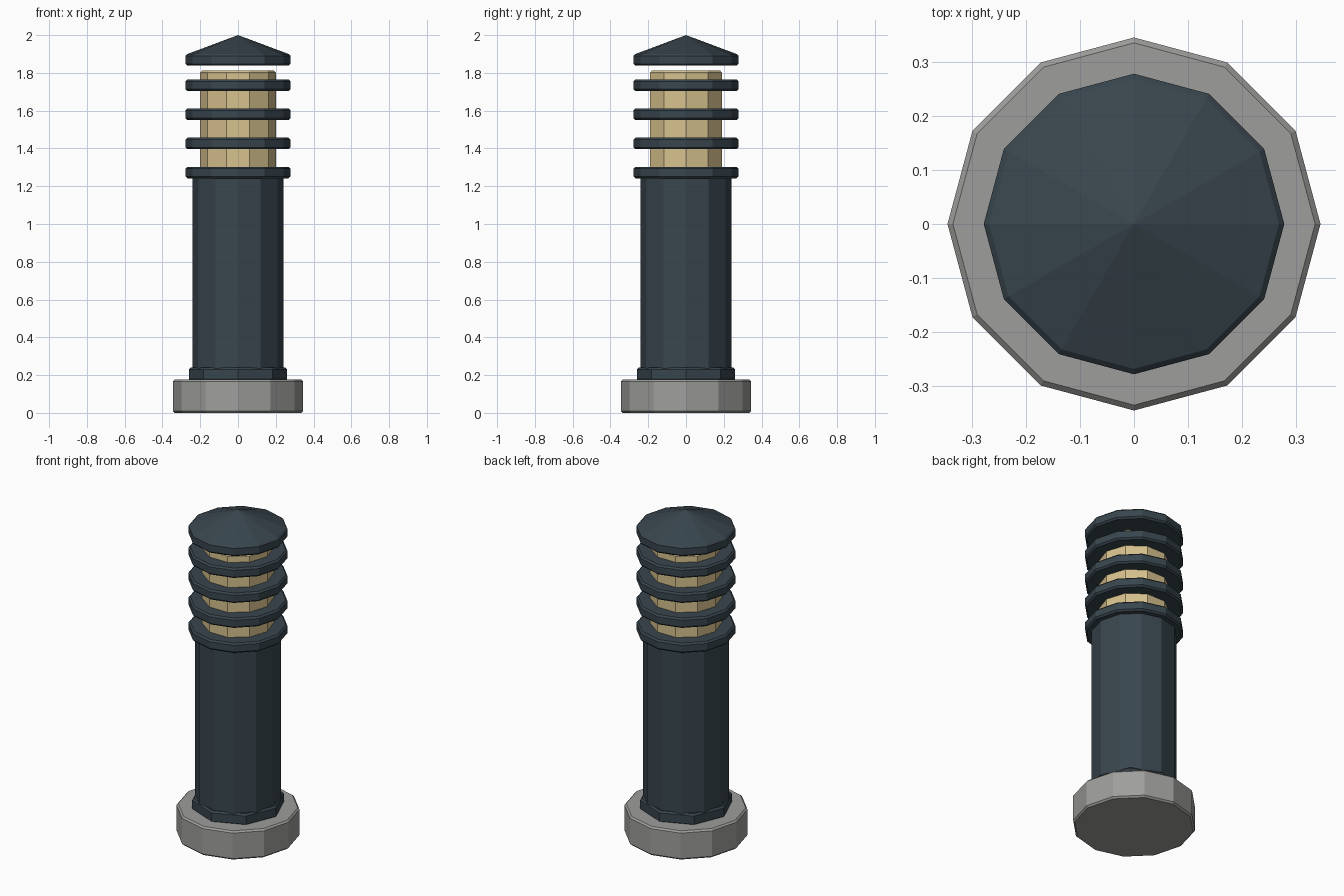
import bpy
import math

cube = bpy.data.objects.get("Cube")
if cube:
    bpy.data.objects.remove(cube, do_unlink=True)


def material(name, rgb):
    mat = bpy.data.materials.new(name)
    mat.use_nodes = True
    color = (*rgb, 1.0)
    mat.diffuse_color = color
    mat.node_tree.nodes["Principled BSDF"].inputs["Base Color"].default_value = color
    return mat


dark_metal = material("dark_slate_metal", (0.04, 0.06, 0.075))
concrete = material("grey_concrete", (0.34, 0.34, 0.33))
warm_glass = material("warm_glass", (0.68, 0.54, 0.27))


def lathe(name, profile, sides, mat):
    """Revolve (radius, z) points into a closed flat-shaded solid, corner on +x."""
    verts, rings = [], []
    for radius, z in profile:
        count = sides if radius > 0 else 1
        rings.append(range(len(verts), len(verts) + count))
        for i in range(count):
            a = math.tau * i / sides
            verts.append((radius * math.cos(a), radius * math.sin(a), z))
    faces = [tuple(reversed(rings[0]))]
    for low, high in zip(rings, rings[1:]):
        for i in range(sides):
            j = (i + 1) % sides
            if len(high) == 1:
                faces.append((low[i], low[j], high[0]))
            else:
                faces.append((low[i], low[j], high[j], high[i]))
    if len(rings[-1]) > 1:
        faces.append(tuple(rings[-1]))
    mesh = bpy.data.meshes.new(name)
    mesh.from_pydata(verts, [], faces)
    mesh.materials.append(mat)
    obj = bpy.data.objects.new(name, mesh)
    bpy.context.collection.objects.link(obj)
    return obj


def chamfered(radius, bottom, top, c=0.01):
    """Profile of a drum with chamfered rims."""
    return [(radius - c, bottom), (radius, bottom + c),
            (radius, top - c), (radius - c, top)]


# Footing, collar and post
lathe("base", chamfered(0.345, 0, 0.177), 12, concrete)
lathe("collar", chamfered(0.26, 0.17, 0.241), 8, dark_metal)
lathe("post", [(0.24, 0.17), (0.24, 1.26)], 12, dark_metal)

# Lamp core
lathe("lamp", chamfered(0.2, 1.28, 1.812), 10, warm_glass)

# Louvre rings around the lamp
for i in range(4):
    z = 1.242 + 0.154 * i
    lathe(f"louvre_{i + 1}", chamfered(0.278, z, z + 0.061), 12, dark_metal)

# Cap with a shallow pointed roof
lathe("cap", chamfered(0.278, 1.838, 1.9) + [(0, 2.0)], 12, dark_metal)
